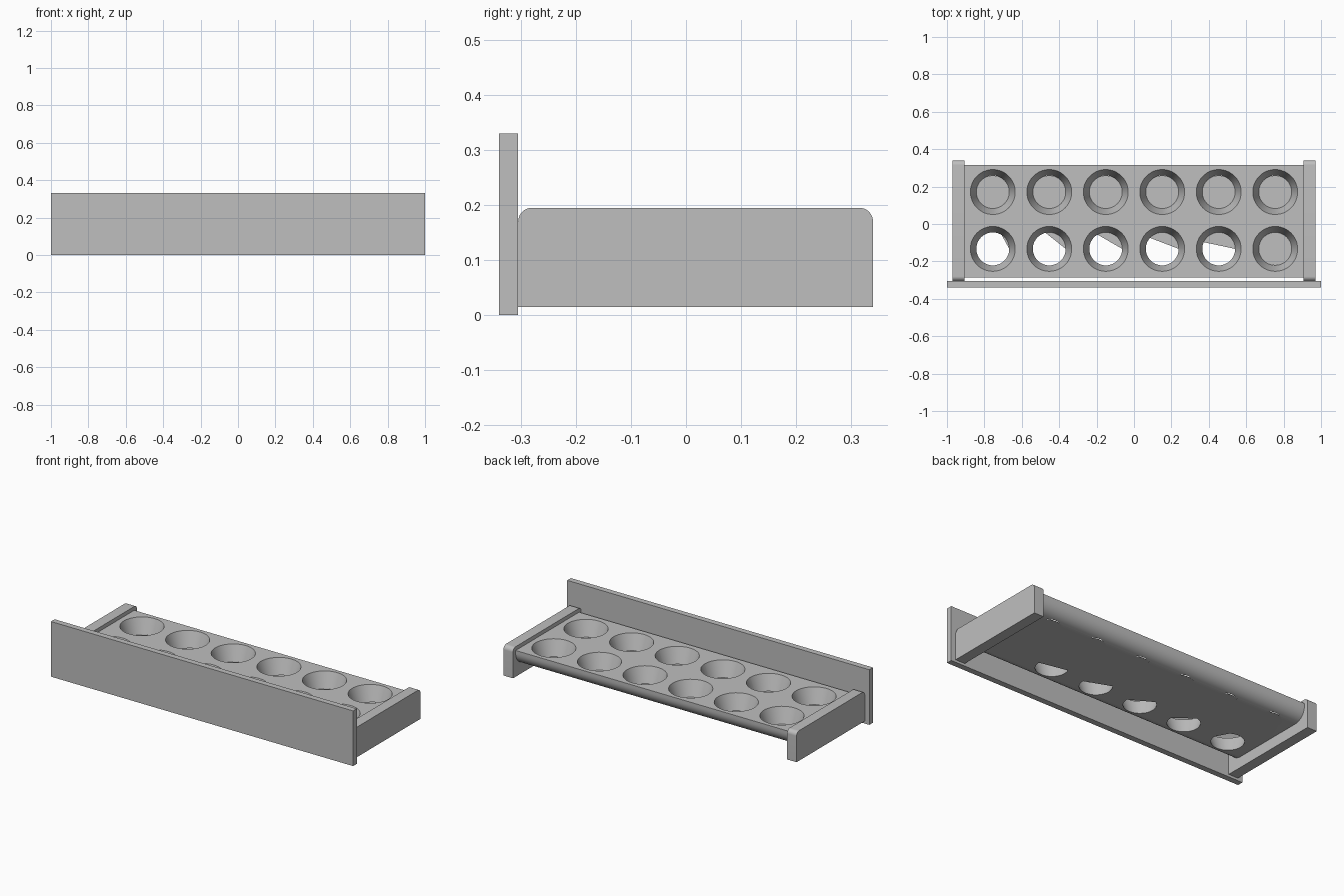
import bpy, bmesh, math
from mathutils import Vector

cube = bpy.data.objects.get("Cube")
if cube:
    bpy.data.objects.remove(cube, do_unlink=True)

grey = bpy.data.materials.new("light_grey")
grey.use_nodes = True
colour = (0.52, 0.52, 0.52, 1)
grey.diffuse_color = colour
grey.node_tree.nodes["Principled BSDF"].inputs["Base Color"].default_value = colour


def finish(bm, name):
    me = bpy.data.meshes.new(name)
    bm.to_mesh(me)
    bm.free()
    me.materials.append(grey)
    ob = bpy.data.objects.new(name, me)
    bpy.context.scene.collection.objects.link(ob)
    return ob


def arc(cy, cz, r, start, end, steps=10):
    angles = [math.radians(start + (end - start) * i / steps) for i in range(steps + 1)]
    return [(cy + r * math.cos(a), cz + r * math.sin(a)) for a in angles]


def extrude_x(name, profile, x0, x1):
    """Extrude a closed (y, z) profile between two x positions."""
    bm = bmesh.new()
    face = bm.faces.new([bm.verts.new((x0, y, z)) for y, z in profile])
    out = bmesh.ops.extrude_face_region(bm, geom=[face])
    verts = [v for v in out["geom"] if isinstance(v, bmesh.types.BMVert)]
    bmesh.ops.translate(bm, verts=verts, vec=(x1 - x0, 0, 0))
    bmesh.ops.recalc_face_normals(bm, faces=bm.faces)
    return finish(bm, name)


def smooth(ob):
    bpy.ops.object.select_all(action="DESELECT")
    ob.select_set(True)
    bpy.context.view_layer.objects.active = ob
    bpy.ops.object.shade_smooth_by_angle(angle=math.radians(30))


# Tall front panel
Y0, YF = -0.34, -0.305
extrude_x("front_panel", [(Y0, 0), (YF, 0), (YF, 0.33), (Y0, 0.33)], -1, 1)

# End panels with rounded top corners
R = 0.025
end_profile = ([(YF, 0.015), (0.34, 0.015)]
               + arc(0.34 - R, 0.195 - R, R, 0, 90)
               + arc(YF + R, 0.195 - R, R, 90, 180))
for side, x0, x1 in (("right", -0.97, -0.907), ("left", 0.907, 0.97)):
    smooth(extrude_x(side + "_end_panel", end_profile, x0, x1))

# Tray with rounded lower edges
TOP, BASE, F = 0.172, 0.08, 0.075
FRONT, BACK = -0.285, 0.315
tray_profile = ([(BACK, TOP), (FRONT, TOP)]
                + arc(FRONT + F, BASE + F, F, 180, 270)
                + arc(BACK - F, BASE + F, F, 270, 360))
tray = extrude_x("cup_tray", tray_profile, -0.907, 0.907)

# Tapered cups cut right through the tray
R_TOP, R_BASE, SIDES, EXTRA = 0.12, 0.088, 48, 0.02
slope = (R_TOP - R_BASE) / (TOP - BASE)
columns = [-0.755 + 0.302 * i for i in range(6)]
rows = {"front": -0.133, "back": 0.171}
bm = bmesh.new()
for y in rows.values():
    for x in columns:
        out = bmesh.ops.create_cone(
            bm, cap_ends=True, segments=SIDES,
            radius1=R_BASE - slope * EXTRA, radius2=R_TOP + slope * EXTRA,
            depth=TOP - BASE + 2 * EXTRA)
        bmesh.ops.translate(bm, verts=out["verts"], vec=(x, y, (TOP + BASE) / 2))
cutter = finish(bm, "cup_cutter")
mod = tray.modifiers.new("cups", "BOOLEAN")
mod.operation, mod.solver, mod.object = "DIFFERENCE", "EXACT", cutter
bpy.context.view_layer.objects.active = tray
tray.select_set(True)
bpy.ops.object.modifier_apply(modifier="cups")
bpy.data.objects.remove(cutter, do_unlink=True)
smooth(tray)

# Cup floors: full discs at the back, circle segments at the front
sweeps = {"front": [57, 103, 120, 138, 156, 360], "back": [360] * 6}
for row, y in rows.items():
    bm = bmesh.new()
    for x, sweep in zip(columns, sweeps[row]):
        points = arc(x, y, R_BASE, 0, sweep, SIDES)
        if sweep == 360:
            points.pop()
        bm.faces.new([bm.verts.new((px, py, BASE)) for px, py in points])
    finish(bm, row + "_cup_floors")
